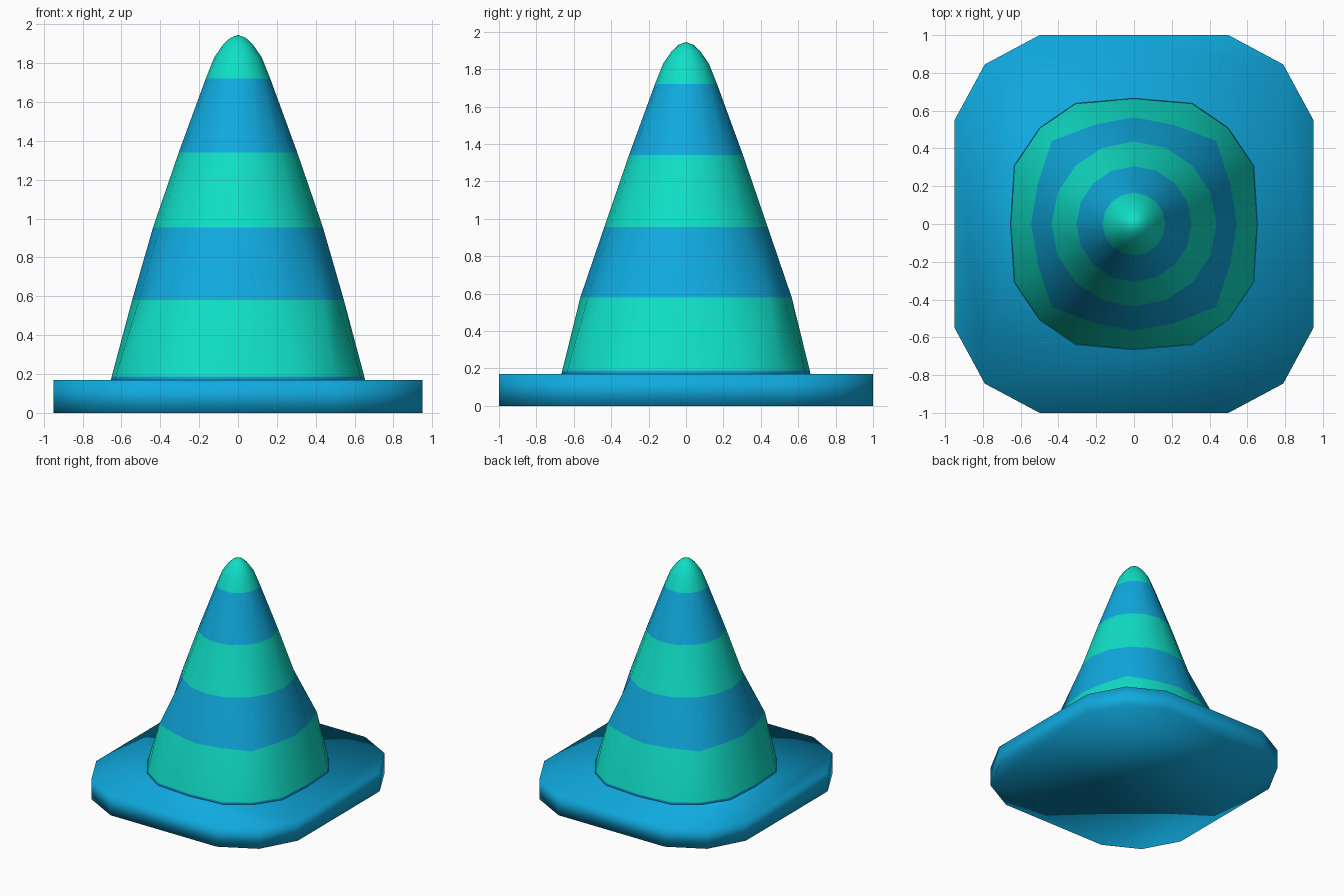
import bpy, bmesh, math

if "Cube" in bpy.data.objects:
    bpy.data.objects.remove(bpy.data.objects["Cube"])


def material(name, colour):
    m = bpy.data.materials.new(name)
    m.diffuse_color = (*colour, 1)
    m.use_nodes = True
    m.node_tree.nodes["Principled BSDF"].inputs["Base Color"].default_value = m.diffuse_color
    return m


blue = material("blue", (0.005, 0.40, 0.74))
green = material("turquoise", (0.005, 0.74, 0.57))


def mirror_quarter(pts):
    """Expand first-quadrant points (counter-clockwise) to a full outline."""
    out = []
    for sx, sy, order in ((1, 1, 1), (-1, 1, -1), (-1, -1, 1), (1, -1, -1)):
        for x, y in pts[::order]:
            p = (x * sx, y * sy)
            if all(math.dist(p, q) > 1e-5 for q in out):
                out.append(p)
    return out


def loft(name, rings, mats, stripes=None, tip=None):
    """Join equal-sided outlines given as (z, points); stripes colour each band."""
    bm = bmesh.new()
    loops = [[bm.verts.new((x, y, z)) for x, y in pts] for z, pts in rings]
    n = len(loops[0])
    bm.faces.new(loops[0][::-1])
    for k, (a, b) in enumerate(zip(loops, loops[1:])):
        for i in range(n):
            j = (i + 1) % n
            f = bm.faces.new((a[i], a[j], b[j], b[i]))
            f.material_index = stripes[k] if stripes else 0
    if tip is None:
        bm.faces.new(loops[-1])
    else:
        t = bm.verts.new((0, 0, tip))
        for i in range(n):
            f = bm.faces.new((loops[-1][i], loops[-1][(i + 1) % n], t))
            f.material_index = stripes[-1]
    for f in bm.faces:
        f.smooth = True
    me = bpy.data.meshes.new(name)
    bm.to_mesh(me)
    bm.free()
    for m in mats:
        me.materials.append(m)
    ob = bpy.data.objects.new(name, me)
    bpy.context.collection.objects.link(ob)
    return ob


# Base plate with clipped, rounded corners
plate = mirror_quarter([(0.95, 0.55), (0.79, 0.845), (0.5, 1.0)])
loft("base_plate", [(0, plate), (0.17, plate)], [blue])

# Striped cone: rounded square at the foot, round towards the tip
foot = mirror_quarter([(0.655, 0), (0.635, 0.31), (0.5, 0.51), (0.31, 0.64), (0, 0.667)])
shoulder = mirror_quarter([(0.545, 0), (0.51, 0.21), (0.435, 0.44), (0.21, 0.525), (0, 0.565)])


def circle(r):
    return [(r * math.cos(math.tau * i / 16), r * math.sin(math.tau * i / 16)) for i in range(16)]


def scaled(pts, s):
    return [(x * s, y * s) for x, y in pts]


rings = [(0.165, foot), (0.188, scaled(foot, 0.992)), (0.58, shoulder)]
rings += [(z, circle(r)) for z, r in (
    (0.955, 0.437), (1.34, 0.305), (1.72, 0.166),
    (1.83, 0.122), (1.895, 0.077), (1.93, 0.04))]
loft("striped_cone", rings, [blue, green], [0, 1, 0, 1, 0, 1, 1, 1, 1], tip=1.945)
